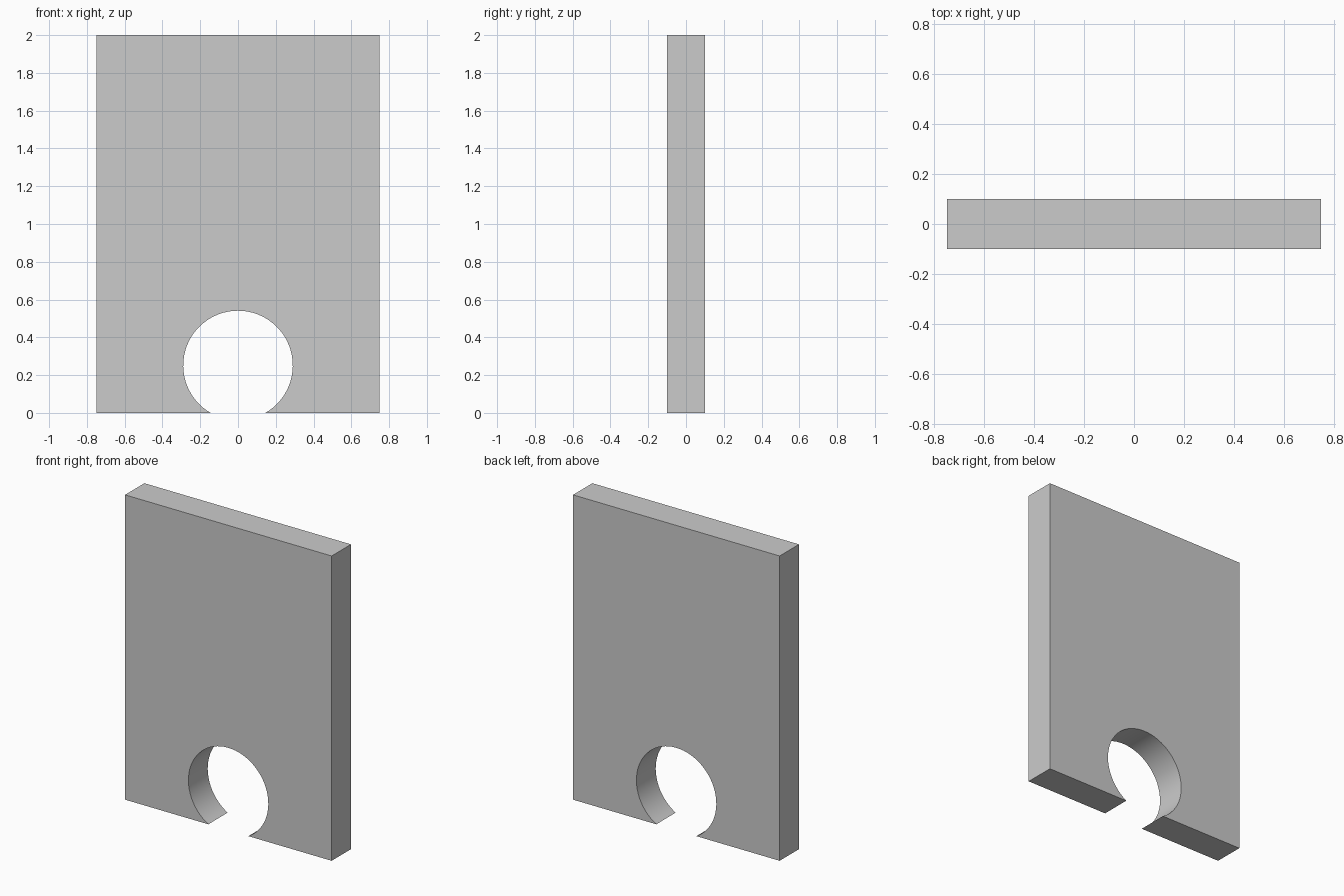
import bpy, bmesh, math

if "Cube" in bpy.data.objects:
    bpy.data.objects.remove(bpy.data.objects["Cube"])

WIDTH, DEPTH, HEIGHT = 1.5, 0.2, 2.0
HOLE_Z, HOLE_R, STEPS = 0.251, 0.29, 56

# Panel outline: rectangle with a round opening that breaks through the base
a = math.acos(-HOLE_Z / HOLE_R)  # angle from straight up to the base line
arc = [(HOLE_R * math.sin(t), max(0.0, HOLE_Z + HOLE_R * math.cos(t)))
       for t in (-a + 2 * a * i / STEPS for i in range(STEPS + 1))]
w = WIDTH / 2
outline = [(-w, 0)] + arc + [(w, 0), (w, HEIGHT), (-w, HEIGHT)]

# Extrude the outline through the thickness
bm = bmesh.new()
face = bm.faces.new([bm.verts.new((x, -DEPTH / 2, z)) for x, z in outline])
result = bmesh.ops.extrude_face_region(bm, geom=[face], use_keep_orig=True)
moved = [v for v in result["geom"] if isinstance(v, bmesh.types.BMVert)]
bmesh.ops.translate(bm, verts=moved, vec=(0, DEPTH, 0))
bmesh.ops.recalc_face_normals(bm, faces=bm.faces[:])

mesh = bpy.data.meshes.new("panel")
bm.to_mesh(mesh)
bm.free()
panel = bpy.data.objects.new("panel_with_round_opening", mesh)
bpy.context.collection.objects.link(panel)

# Smooth the curved wall, keep the panel edges sharp
bpy.context.view_layer.objects.active = panel
panel.select_set(True)
bpy.ops.object.shade_smooth_by_angle(angle=math.radians(30))
